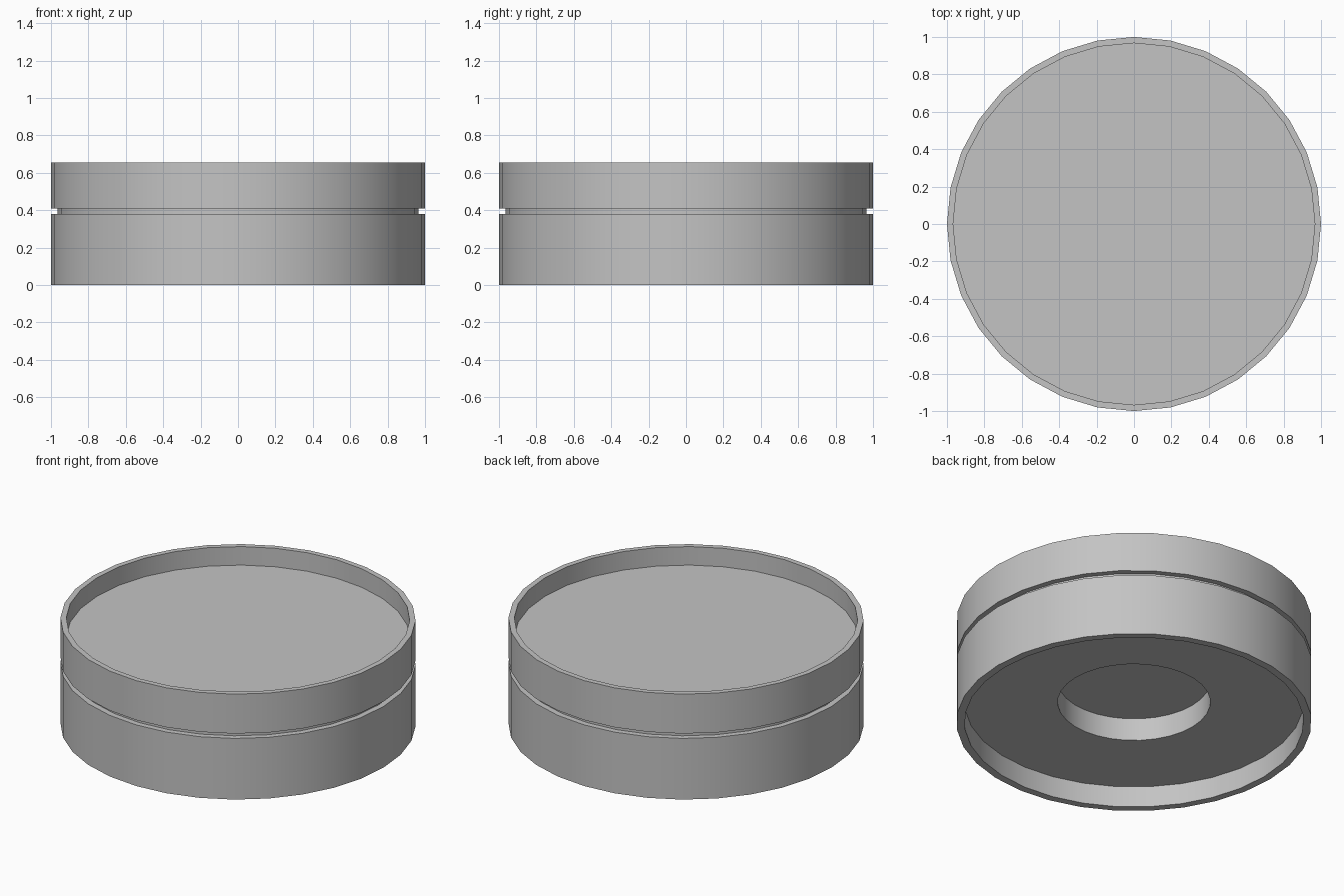
import bpy
import bmesh
from math import cos, sin, tau

SEGMENTS = 32

cube = bpy.data.objects.get("Cube")
if cube:
    bpy.data.objects.remove(cube, do_unlink=True)

grey = bpy.data.materials.new("plain grey")
grey.use_nodes = True
colour = (0.55, 0.55, 0.55, 1)
grey.diffuse_color = colour
grey.node_tree.nodes["Principled BSDF"].inputs["Base Color"].default_value = colour


def lathe(name, profile):
    """Turn a (radius, z) profile around z and cap both ends with a disc."""
    bm = bmesh.new()
    rings = [[bm.verts.new((r * cos(tau * i / SEGMENTS), r * sin(tau * i / SEGMENTS), z))
              for i in range(SEGMENTS)] for r, z in profile]
    for a, b in zip(rings, rings[1:]):
        for i in range(SEGMENTS):
            j = (i + 1) % SEGMENTS
            bm.faces.new((a[i], a[j], b[j], b[i]))
    bm.faces.new(rings[0])
    bm.faces.new(rings[-1])
    bmesh.ops.recalc_face_normals(bm, faces=bm.faces)
    mesh = bpy.data.meshes.new(name)
    bm.to_mesh(mesh)
    bm.free()
    mesh.materials.append(grey)
    obj = bpy.data.objects.new(name, mesh)
    bpy.context.collection.objects.link(obj)
    bpy.ops.object.select_all(action="DESELECT")
    obj.select_set(True)
    bpy.context.view_layer.objects.active = obj
    bpy.ops.object.shade_smooth_by_angle(angle=0.6)
    return obj


# Round body: socket, underside recess, side groove and top tray in one profile
lathe("round_body", [
    (0.43, 0.27), (0.43, 0.13),      # central socket
    (0.955, 0.13), (0.955, 0.0),     # underside recess
    (1.0, 0.0), (1.0, 0.38),         # lower wall
    (0.965, 0.38), (0.965, 0.41),    # groove
    (1.0, 0.41), (1.0, 0.655),       # upper wall
    (0.967, 0.655), (0.967, 0.54),   # rim and tray
])
